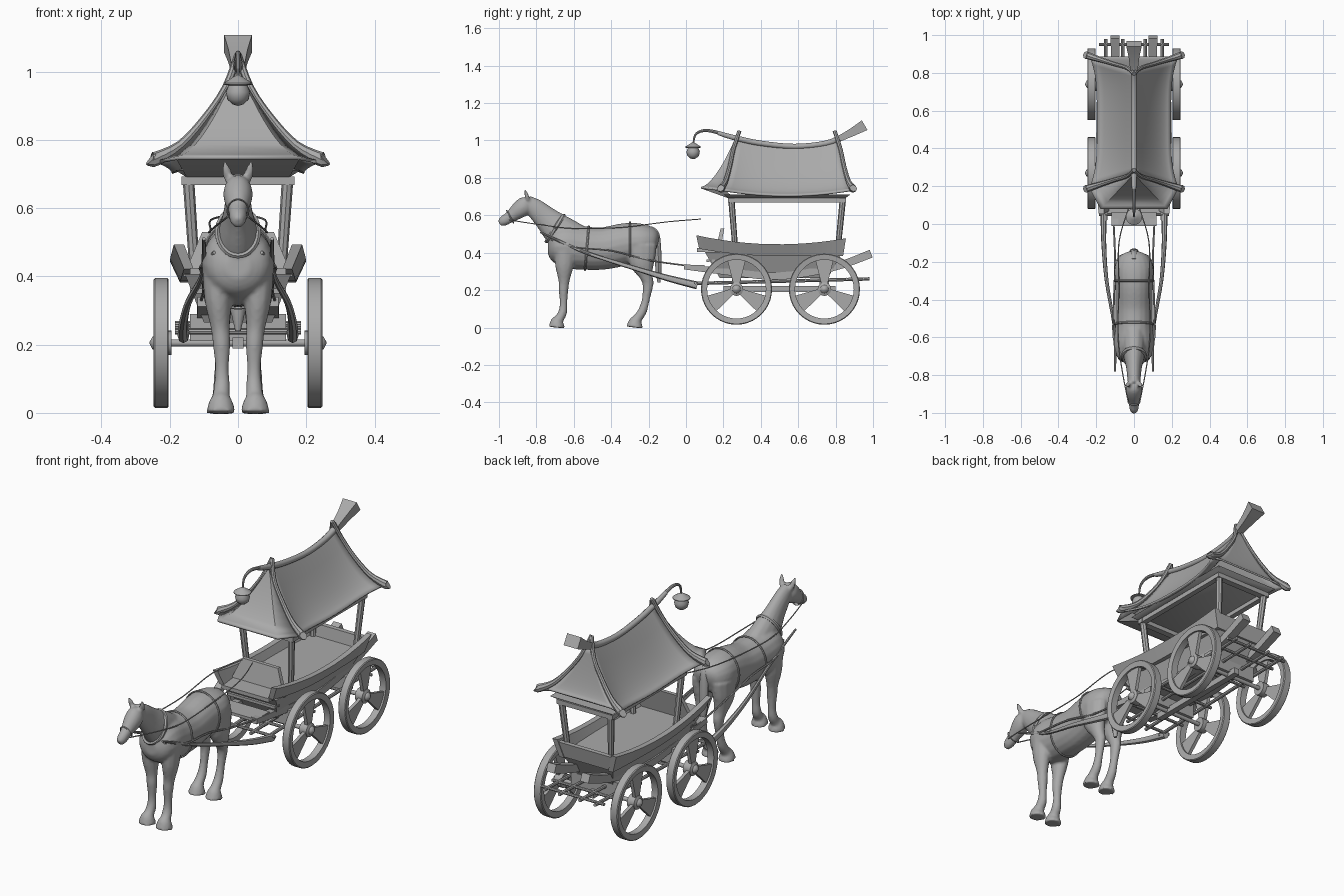
import bpy, bmesh, math
from mathutils import Vector

grey = bpy.data.materials.new("plain_grey")
grey.diffuse_color = (0.4, 0.4, 0.4, 1)


def finish(name, bm, angle=40):
    bmesh.ops.recalc_face_normals(bm, faces=bm.faces)
    me = bpy.data.meshes.new(name)
    bm.to_mesh(me)
    bm.free()
    ob = bpy.data.objects.new(name, me)
    bpy.context.collection.objects.link(ob)
    me.materials.append(grey)
    bpy.ops.object.select_all(action='DESELECT')
    ob.select_set(True)
    bpy.context.view_layer.objects.active = ob
    bpy.ops.object.shade_smooth_by_angle(angle=math.radians(angle))
    return ob


def smooth_path(pts, sub):
    """Catmull-Rom through rows (x, y, z, half width, half height)."""
    rows = [Vector(p) for p in pts]
    out = []
    for i in range(len(rows) - 1):
        a, b, c, d = rows[max(i - 1, 0)], rows[i], rows[i + 1], rows[min(i + 2, len(rows) - 1)]
        for k in range(sub):
            t = k / sub
            out.append(b + (c - a) * (t / 2) + (a * 2 - b * 5 + c * 4 - d) * (t * t / 2)
                       + (b * 3 - a - c * 3 + d) * (t ** 3 / 2))
    return out + [rows[-1]]


def loft(bm, pts, n=12, sub=4, ref=(1, 0, 0)):
    """Sweep an n-sided section along a path with varying radii."""
    pts = [tuple(p) + (p[3],) if len(p) == 4 else p for p in pts]
    rows = smooth_path(pts, sub)
    pos = [Vector(r[:3]) for r in rows]
    rings = []
    for i, r in enumerate(rows):
        t = (pos[min(i + 1, len(pos) - 1)] - pos[max(i - 1, 0)]).normalized()
        u = Vector(ref)
        u = (u - t * u.dot(t)).normalized()
        v = t.cross(u)
        off = math.pi / 4 if n == 4 else 0
        s = math.sqrt(2) if n == 4 else 1
        rings.append([bm.verts.new(pos[i] + u * (s * r[3] * math.cos(off + k * math.tau / n))
                                   + v * (s * r[4] * math.sin(off + k * math.tau / n))) for k in range(n)])
    for a, b in zip(rings, rings[1:]):
        for k in range(n):
            bm.faces.new((a[k], a[(k + 1) % n], b[(k + 1) % n], b[k]))
    bm.faces.new(rings[0])
    bm.faces.new(rings[-1])


def bar(name, pts, n=12, sub=4, ref=(1, 0, 0), sides=(1,)):
    bm = bmesh.new()
    for s in sides:
        loft(bm, [(s * p[0],) + tuple(p[1:]) for p in pts], n, sub, ref)
    return finish(name, bm)


def solid(name, low, high):
    """Closed block between two four-corner outlines."""
    bm = bmesh.new()
    a, b = [[bm.verts.new(p) for p in c] for c in (low, high)]
    bm.faces.new(a)
    bm.faces.new(b)
    for k in range(4):
        bm.faces.new((a[k], a[(k + 1) % 4], b[(k + 1) % 4], b[k]))
    return finish(name, bm)


def rect(x, y0, y1, z):
    return [(-x, y0, z), (x, y0, z), (x, y1, z), (-x, y1, z)]


def block(name, x, y0, y1, z0, z1):
    return solid(name, rect(x, y0, y1, z0), rect(x, y0, y1, z1))


def lathe(bm, profile, c, axis, n=40, closed=False):
    """Revolve (radius, along-axis) points about x or z."""
    rings = []
    for r, h in profile:
        ring = []
        for k in range(n):
            p, q = r * math.cos(k * math.tau / n), r * math.sin(k * math.tau / n)
            ring.append(bm.verts.new(Vector(c) + Vector((h, p, q) if axis == 'x' else (p, q, h))))
        rings.append(ring)
    for a, b in zip(rings, rings[1:] + rings[:1] if closed else rings[1:]):
        for k in range(n):
            bm.faces.new((a[k], a[(k + 1) % n], b[(k + 1) % n], b[k]))
    if not closed:
        bm.faces.new(rings[0])
        bm.faces.new(rings[-1])


BOTH = (1, -1)

# wheels: rim, hub and three flared spokes
for y in (0.27, 0.74):
    for s in BOTH:
        bm = bmesh.new()
        c = (s * 0.225, y, 0.205)
        lathe(bm, [(0.157, -0.018), (0.186, -0.022), (0.19, -0.018), (0.19, 0.018), (0.186, 0.022), (0.157, 0.018)],
              c, 'x', closed=True)
        lathe(bm, [(0.036, -0.03 * s), (0.036, 0.012 * s), (0.022, 0.018 * s), (0.018, 0.026 * s), (0.003, 0.034 * s)],
              c, 'x', 20)
        for k in range(3):
            a = math.pi / 2 + k * math.tau / 3
            d = (math.cos(a), math.sin(a))
            loft(bm, [(c[0], y + r * d[0], 0.205 + r * d[1], 0.009, w) for r, w in ((0.03, 0.017), (0.162, 0.05))],
                 4, 1)
        finish("wheel", bm)
    bar("axle", [(-0.22, y, 0.205, 0.011), (0.22, y, 0.205, 0.011)], 10, 1, (0, 1, 0))
    block("axle_bolster", 0.14, y - 0.025, y + 0.025, 0.21, 0.29)

# chassis: long bars, rungs and centre pole
bar("centre_pole", [(0, 0.2, 0.205, 0.016), (0, 0.8, 0.205, 0.016)], 4, 1)
for x in (0.15, 0.06):
    bar("chassis_bar", [(x, 0.02, 0.235, 0.009), (x, 0.98, 0.26, 0.009)], 8, 1, sides=BOTH)
for y in (0.05, 0.16, 0.38, 0.64, 0.86, 0.95):
    bar("chassis_rung", [(-0.185, y, 0.237 + 0.025 * y, 0.008), (0.185, y, 0.237 + 0.025 * y, 0.008)], 8, 1, (0, 1, 0))
bar("curved_runner", [(0.1, -0.01, 0.325, 0.018, 0.014), (0.1, 0.25, 0.295, 0.02, 0.018), (0.1, 0.5, 0.275, 0.02, 0.02),
                      (0.1, 0.78, 0.32, 0.02, 0.02), (0.1, 0.99, 0.395, 0.024, 0.022)], 4, sides=BOTH)

# hull, side rails and end boards
solid("hull", rect(0.1, 0.18, 0.76, 0.265), rect(0.155, 0.1, 0.835, 0.405))
bm = bmesh.new()
for s in BOTH:
    rings = []
    for i in range(13):
        t = i / 12
        y, top, bot = 0.055 + 0.8 * t, 0.445 + 0.16 * (t - 0.55) ** 2, 0.382 + 0.13 * max(0, 0.55 - t) ** 2
        w = 0.012 * (1 - (2 * t - 1) ** 2)
        rings.append([bm.verts.new((s * (x + w), y + d, z)) for x, d, z in
                      ((0.13, 0.03 * (0.5 - t), bot), (0.158, 0.03 * (0.5 - t), bot),
                       (0.188, 0, top), (0.158, 0, top))])
    for a, b in zip(rings, rings[1:]):
        for k in range(4):
            bm.faces.new((a[k], a[(k + 1) % 4], b[(k + 1) % 4], b[k]))
    bm.faces.new(rings[0])
    bm.faces.new(rings[-1])
finish("side_rail", bm)
solid("rear_board", rect(0.145, 0.81, 0.835, 0.385), rect(0.165, 0.825, 0.85, 0.465))
solid("seat_back", rect(0.16, 0.155, 0.18, 0.4), rect(0.105, 0.185, 0.205, 0.53))
block("driver_seat", 0.14, 0.06, 0.17, 0.405, 0.425)
block("foot_board", 0.115, -0.01, 0.1, 0.32, 0.335)
for y in (0.11, 0.14):
    block("step_slat", 0.14, y, y + 0.015, 0.35, 0.365)

# cabin posts and top frame
for y0, y1 in ((0.265, 0.243), (0.81, 0.838)):
    bar("cabin_post", [(0.126, y0, 0.4, 0.015), (0.145, y1, 0.68, 0.017)], 8, 1, sides=BOTH)
    block("frame_beam", 0.165, y1 - 0.017, y1 + 0.017, 0.668, 0.692)
bar("frame_side", [(0.15, 0.225, 0.68, 0.014, 0.012), (0.15, 0.855, 0.68, 0.014, 0.012)], 4, 1, sides=BOTH)


# roof shape: concave slopes with raised, flared ends
def roof(s, t):
    """s runs -1..1 along the ridge, t runs 0..1 from ridge to eave."""
    ridge, eave = 0.965 + 0.04 * s * s, 0.705 + 0.03 * s * s
    return Vector(((0.195 + 0.04 * s ** 4) * t, 0.54 + s * (0.275 + 0.075 * t),
                   eave + (ridge - eave) * max(0.0, 1 - t) ** 1.6))


def sheet(name, rows, thick=0.01):
    bm = bmesh.new()
    vs = [[bm.verts.new(p) for p in r] for r in rows]
    for a, b in zip(vs, vs[1:]):
        for k in range(len(a) - 1):
            bm.faces.new((a[k], a[k + 1], b[k + 1], b[k]))
    bmesh.ops.remove_doubles(bm, verts=bm.verts, dist=0.0005)
    ob = finish(name, bm)
    m = ob.modifiers.new("thickness", 'SOLIDIFY')
    m.thickness, m.offset = thick, 0


def mirrored(v):
    return Vector((-v.x, v.y, v.z))


rows = []
for i in range(17):
    half = [roof(i / 8 - 1, j / 10) for j in range(11)]
    rows.append([mirrored(p) for p in half[:0:-1]] + half)
sheet("roof_slopes", rows)
for name, s, reach in (("front_hip", -1, -0.11), ("rear_hip", 1, -0.005)):
    rows = []
    for j in range(11):
        t = j / 10
        g = roof(s, t)
        f = Vector((g.x * 0.75, g.y + reach * t, g.z + 0.012 * t))
        rows.append([mirrored(g), mirrored(f), f, g])
    sheet(name, rows)
solid("front_soffit", rect(0.15, 0.23, 0.26, 0.69), rect(0.18, 0.085, 0.2, 0.742))
solid("soffit", rect(0.15, 0.23, 0.85, 0.69), rect(0.185, 0.2, 0.88, 0.712))

# gable poles, ridge pole and its flared tail
for s in (-1, 1):
    pole = []
    for t in (-0.1, 0.15, 0.4, 0.7, 1.0, 1.06):
        p = roof(s, max(t, 0))
        extra = max(-t, 0)
        pole.append((p.x * 1.02, p.y - s * extra * 0.2, p.z + 0.01 + extra * 0.35, 0.011 + 0.008 * max(t, 0) ** 3,
                     0.011 + 0.01 * max(t, 0) ** 3))
    bar("gable_pole", pole, 8, 3, (0, 1, 0), BOTH)
bar("ridge_pole", [(0, 0.17, 1.04, 0.011), (0, 0.27, 1.012, 0.015), (0, 0.4, 0.985, 0.015), (0, 0.58, 0.968, 0.015),
                   (0, 0.75, 0.985, 0.016), (0, 0.85, 1.025, 0.018)], 10)
bar("ridge_tail", [(0, 0.82, 1.01, 0.02, 0.016), (0, 0.89, 1.045, 0.028, 0.022), (0, 0.955, 1.082, 0.041, 0.03)], 4, 2)

# lantern on its hook
bar("lantern_hook", [(0, 0.24, 1.02, 0.01), (0, 0.16, 1.045, 0.009), (0, 0.095, 1.053, 0.008), (0, 0.05, 1.03, 0.006),
                     (0, 0.038, 0.97, 0.004)], 8)
bm = bmesh.new()
lathe(bm, [(0.004, 0.03), (0.018, 0.022), (0.043, 0.006), (0.043, 0.002), (0.028, 0.0), (0.036, -0.02), (0.031, -0.042),
           (0.015, -0.056), (0.002, -0.06)], (0, 0.038, 0.96), 'z', 20)
finish("lantern", bm, 50)

# horse: overlapping volumes fused into one skin
bm = bmesh.new()
loft(bm, [(0, -0.148, 0.46, 0.03, 0.03), (0, -0.17, 0.462, 0.075, 0.07), (0, -0.23, 0.458, 0.102, 0.098),
          (0, -0.32, 0.447, 0.1, 0.112), (0, -0.44, 0.423, 0.098, 0.113), (0, -0.55, 0.425, 0.1, 0.116),
          (0, -0.65, 0.435, 0.106, 0.118), (0, -0.71, 0.43, 0.085, 0.085), (0, -0.738, 0.43, 0.035, 0.035)], 20)
loft(bm, [(0, -0.6, 0.46, 0.07, 0.1), (0, -0.68, 0.52, 0.06, 0.088), (0, -0.75, 0.585, 0.043, 0.066),
          (0, -0.81, 0.64, 0.036, 0.052), (0, -0.855, 0.675, 0.03, 0.035)], 16)
loft(bm, [(0, -0.83, 0.668, 0.02, 0.025), (0, -0.855, 0.655, 0.04, 0.048), (0, -0.89, 0.63, 0.042, 0.047),
          (0, -0.94, 0.592, 0.028, 0.032), (0, -0.975, 0.57, 0.025, 0.028), (0, -0.998, 0.557, 0.014, 0.017)], 16)
for s in BOTH:
    loft(bm, [(s * 0.026, -0.845, 0.68, 0.013), (s * 0.034, -0.853, 0.71, 0.014, 0.011), (s * 0.038, -0.862, 0.737, 0.004)], 8)
    # front leg
    loft(bm, [(s * 0.06, -0.645, 0.42, 0.045, 0.06), (s * 0.058, -0.65, 0.33, 0.04, 0.05),
              (s * 0.052, -0.652, 0.25, 0.028, 0.03), (s * 0.048, -0.655, 0.2, 0.026, 0.026),
              (s * 0.047, -0.655, 0.13, 0.02, 0.02), (s * 0.047, -0.66, 0.08, 0.024, 0.024),
              (s * 0.049, -0.677, 0.048, 0.026, 0.026), (s * 0.05, -0.688, 0.03, 0.036, 0.036),
              (s * 0.05, -0.692, 0.0, 0.044, 0.044)], 12)
    # hind leg
    loft(bm, [(s * 0.055, -0.24, 0.44, 0.05, 0.085), (s * 0.058, -0.235, 0.35, 0.044, 0.07),
              (s * 0.053, -0.215, 0.28, 0.032, 0.038), (s * 0.05, -0.203, 0.23, 0.025, 0.029),
              (s * 0.049, -0.215, 0.15, 0.02, 0.021), (s * 0.049, -0.232, 0.09, 0.023, 0.024),
              (s * 0.05, -0.258, 0.05, 0.026, 0.026), (s * 0.05, -0.27, 0.03, 0.035, 0.036),
              (s * 0.05, -0.275, 0.0, 0.043, 0.046)], 12)
horse = finish("horse", bm, 60)
m = horse.modifiers.new("fuse", 'REMESH')
m.mode, m.voxel_size, m.use_smooth_shade = 'VOXEL', 0.007, True
m = horse.modifiers.new("soften", 'SMOOTH')
m.factor, m.iterations = 0.5, 4
bar("tail", [(0, -0.19, 0.53, 0.014), (0, -0.16, 0.5, 0.018), (0, -0.15, 0.42, 0.024, 0.018), (0, -0.147, 0.32, 0.024, 0.018),
             (0, -0.145, 0.24, 0.008)], 10)

# shafts, harness straps and reins
bar("shaft", [(0.16, 0.06, 0.225, 0.017, 0.021), (0.16, -0.1, 0.265, 0.013, 0.017), (0.145, -0.3, 0.325, 0.01, 0.012),
              (0.108, -0.52, 0.395, 0.008, 0.009), (0.1, -0.65, 0.45, 0.007, 0.008), (0.1, -0.78, 0.51, 0.005)], 8, sides=BOTH)


def strap(name, c, w, h, lean, r=0.006):
    pts = []
    for k in range(17):
        a = k * math.tau / 16
        pts.append((w * math.cos(a), c[0] + lean * math.sin(a), c[1] + h * math.sin(a), r, r * 0.7))
    bar(name, pts, 6, 2, (0, 1, 0.01))


strap("girth_strap", (-0.53, 0.424), 0.103, 0.118, 0.01)
strap("rear_strap", (-0.3, 0.45), 0.104, 0.114, 0.0)
strap("collar", (-0.7, 0.53), 0.06, 0.07, 0.045, 0.012)
strap("nose_band", (-0.94, 0.592), 0.031, 0.034, -0.018, 0.004)
bar("trace_strap", [(0.07, -0.72, 0.47, 0.005), (0.108, -0.6, 0.43, 0.005), (0.106, -0.4, 0.41, 0.005),
                    (0.1, -0.2, 0.36, 0.005), (0.11, 0.05, 0.325, 0.005)], 6, sides=BOTH)
bar("reins", [(0.03, -0.945, 0.575, 0.003), (0.062, -0.78, 0.55, 0.003), (0.085, -0.6, 0.53, 0.003),
              (0.08, -0.35, 0.535, 0.003), (0.08, -0.1, 0.565, 0.003), (0.03, 0.08, 0.58, 0.003)], 6, sides=BOTH)
